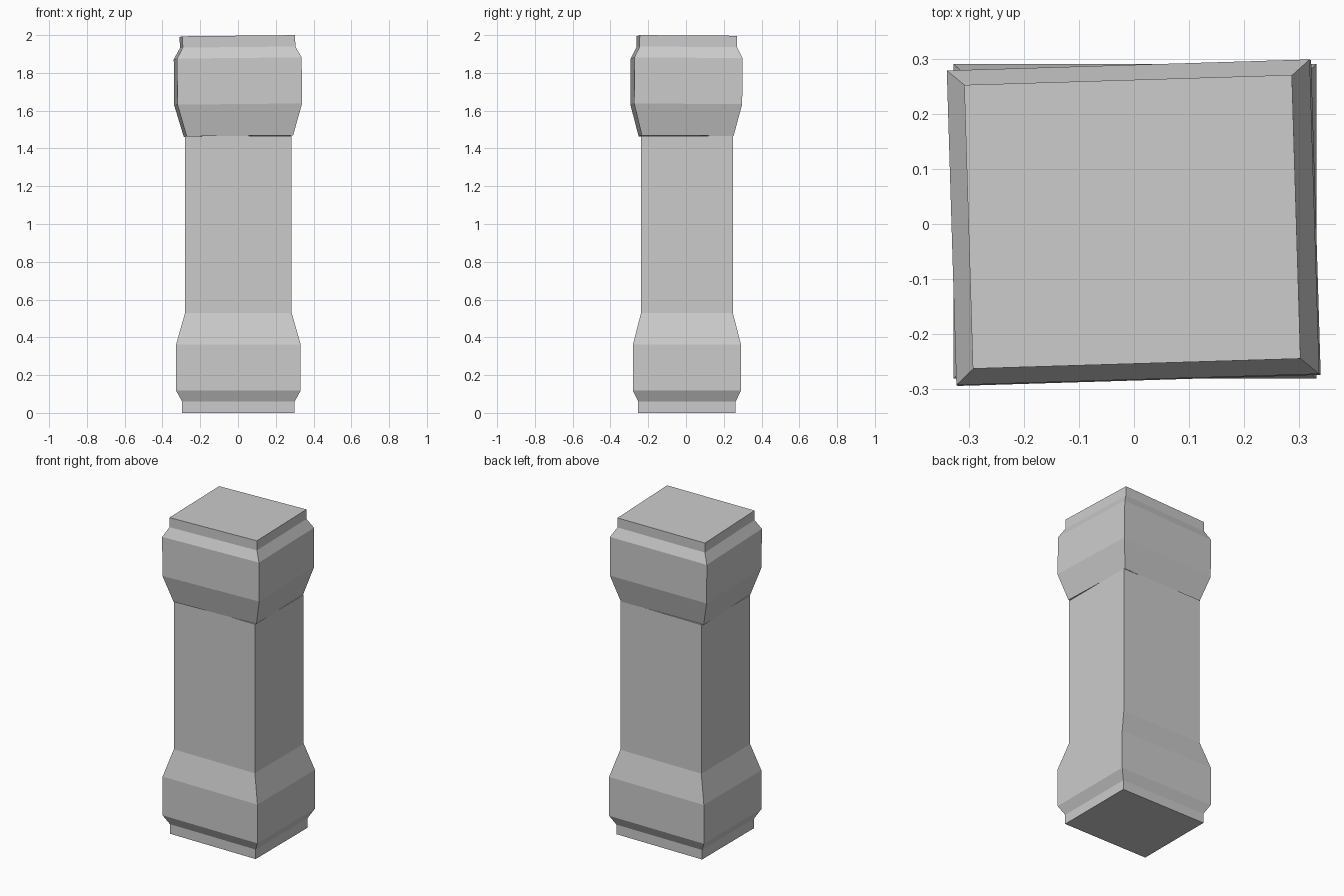
import bpy
import bmesh
from math import radians

cube = bpy.data.objects.get("Cube")
if cube:
    bpy.data.objects.remove(cube, do_unlink=True)

stone = bpy.data.materials.new("grey_stone")
stone.use_nodes = True
colour = (0.6, 0.6, 0.6, 1)
stone.diffuse_color = colour
stone.node_tree.nodes["Principled BSDF"].inputs["Base Color"].default_value = colour

SIGNS = [(-1, -1), (1, -1), (1, 1), (-1, 1)]
# Half width, half depth and height of each ring of the foot moulding
FOOT = [(0.298, 0.258, 0), (0.298, 0.258, 0.06), (0.33, 0.286, 0.118),
        (0.33, 0.286, 0.362), (0.282, 0.243, 0.53)]


def loft(name, rings):
    """Closed rectangular solid through the rings, bottom to top."""
    bm = bmesh.new()
    loops = [[bm.verts.new((sx * w, sy * d, z)) for sx, sy in SIGNS] for w, d, z in rings]
    for low, high in zip(loops, loops[1:]):
        for i in range(4):
            j = (i + 1) % 4
            bm.faces.new((low[i], low[j], high[j], high[i]))
    bm.faces.new(loops[0][::-1])
    bm.faces.new(loops[-1])
    mesh = bpy.data.meshes.new(name)
    bm.to_mesh(mesh)
    bm.free()
    mesh.materials.append(stone)
    obj = bpy.data.objects.new(name, mesh)
    bpy.context.collection.objects.link(obj)
    return obj


# Foot and shaft in one solid
pillar = loft("pillar_foot_and_shaft", FOOT + [(0.282, 0.243, 1.467)])
pillar.location = (0.002, 0.005, 0)

# Capital: the foot moulding upside down, knocked slightly askew
capital = loft("tilted_capital", [(w, d, -z) for w, d, z in reversed(FOOT)])
capital.location = (-0.003, 0.004, 1.995)
capital.rotation_euler = (radians(-0.4), radians(-0.6), radians(1.75))
